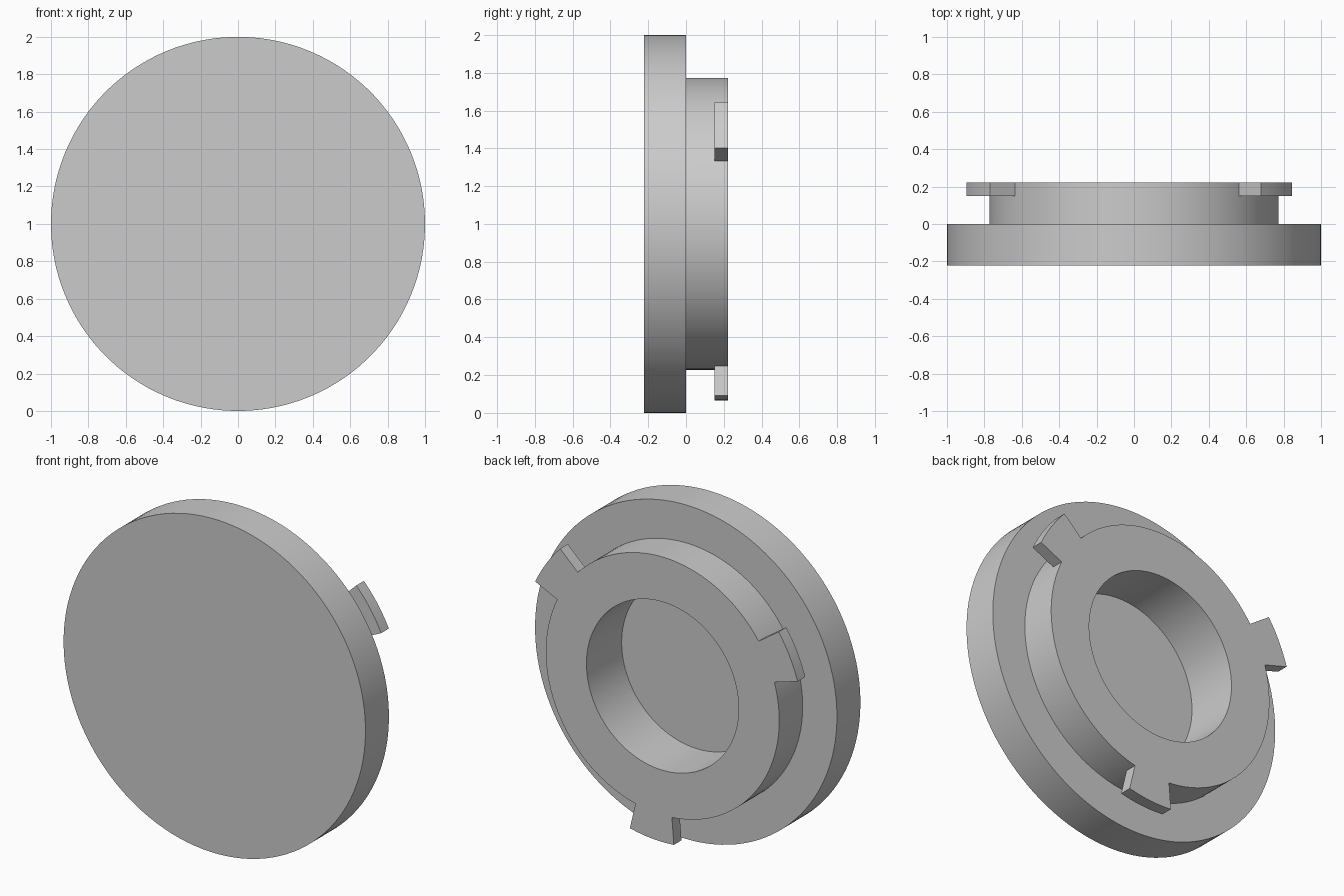
import bpy, bmesh
from math import cos, sin, radians

if "Cube" in bpy.data.objects:
    bpy.data.objects.remove(bpy.data.objects["Cube"], do_unlink=True)

SEGMENTS = 120          # 3 degrees each
START = 25.4            # angle where the first tab begins
TAB_SPAN = 6            # segments per tab
TAB_RADIUS, COLLAR_RADIUS = 0.934, 0.773

# Plain grey material
grey = bpy.data.materials.new("plain_grey")
grey.use_nodes = True
colour = (0.6, 0.6, 0.6, 1)
grey.diffuse_color = colour
grey.node_tree.nodes["Principled BSDF"].inputs["Base Color"].default_value = colour

# Half-section (radius, y): disc, stepped collar, blind bore
section = [(1, -0.222), (1, 0), (COLLAR_RADIUS, 0), (COLLAR_RADIUS, 0.15),
           (COLLAR_RADIUS, 0.222), (0.504, 0.222), (0.504, -0.111)]
TAB_BAND = 3            # section step that carries the tabs

bm = bmesh.new()
rings = []
for r, y in section:
    angles = [radians(START + 360 * i / SEGMENTS) for i in range(SEGMENTS)]
    rings.append([bm.verts.new((r * cos(a), y, r * sin(a))) for a in angles])

tabs = [[], [], []]
for band, (a, b) in enumerate(zip(rings, rings[1:])):
    for i in range(SEGMENTS):
        j = (i + 1) % SEGMENTS
        face = bm.faces.new((a[i], a[j], b[j], b[i]))
        third = SEGMENTS // 3
        if band == TAB_BAND and i % third < TAB_SPAN:
            tabs[i // third].append(face)

# Front face and bore floor
bm.faces.new(rings[0])
bm.faces.new(rings[-1])
bmesh.ops.recalc_face_normals(bm, faces=bm.faces)

# Three locking tabs, drawn out radially from the collar wall
for faces in tabs:
    out = bmesh.ops.extrude_face_region(bm, geom=faces)["geom"]
    for v in out:
        if isinstance(v, bmesh.types.BMVert):
            v.co.x *= TAB_RADIUS / COLLAR_RADIUS
            v.co.z *= TAB_RADIUS / COLLAR_RADIUS
    left_over = [f for f in faces if f.is_valid]
    if left_over:
        bmesh.ops.delete(bm, geom=left_over, context='FACES')

bmesh.ops.recalc_face_normals(bm, faces=bm.faces)
bmesh.ops.translate(bm, verts=bm.verts, vec=(0, 0, 1))

mesh = bpy.data.meshes.new("locking_cap")
bm.to_mesh(mesh)
bm.free()
mesh.materials.append(grey)
cap = bpy.data.objects.new("locking_cap", mesh)
bpy.context.collection.objects.link(cap)

bpy.ops.object.select_all(action='DESELECT')
cap.select_set(True)
bpy.context.view_layer.objects.active = cap
bpy.ops.object.shade_smooth_by_angle(angle=radians(30))
